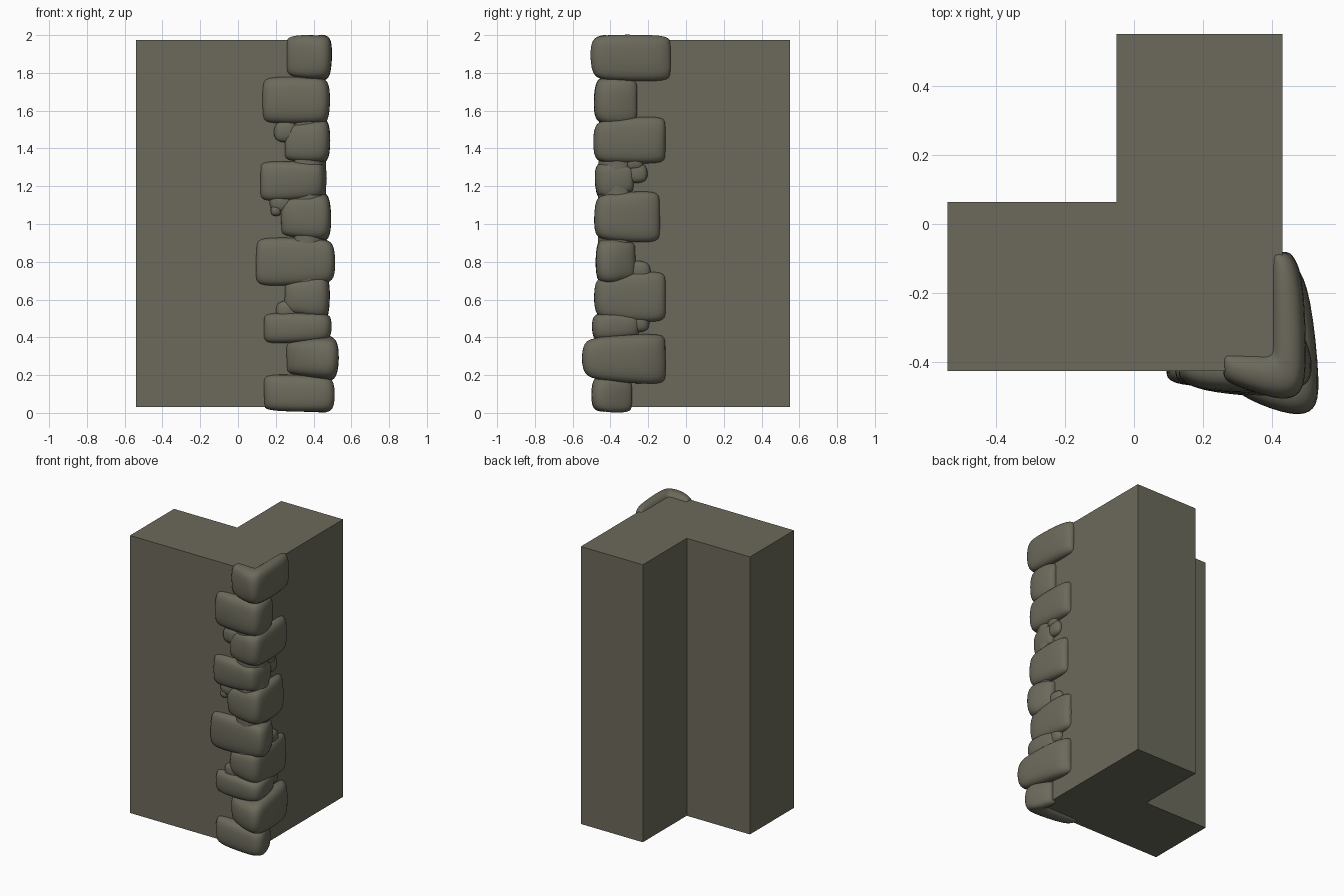
import bpy, bmesh, math, random
from mathutils import Vector

if "Cube" in bpy.data.objects:
    bpy.data.objects.remove(bpy.data.objects["Cube"])

random.seed(4)
mat = bpy.data.materials.new("grey brown stone")
mat.diffuse_color = (0.15, 0.143, 0.105, 1)
mat.use_nodes = True
mat.node_tree.nodes["Principled BSDF"].inputs["Base Color"].default_value = mat.diffuse_color
XW, YW = 0.43, -0.425          # outer wall faces
INSET = 0.065                  # depth of stones inside the wall


def finish(name, bm):
    bmesh.ops.recalc_face_normals(bm, faces=bm.faces)
    me = bpy.data.meshes.new(name)
    bm.to_mesh(me)
    bm.free()
    me.materials.append(mat)
    ob = bpy.data.objects.new(name, me)
    bpy.context.collection.objects.link(ob)
    return ob


def smooth(ob, levels=2):
    m = ob.modifiers.new("round", 'SUBSURF')
    m.levels = m.render_levels = levels
    for p in ob.data.polygons:
        p.use_smooth = True


# L-shaped wall corner
bm = bmesh.new()
pts = [(-.54, YW), (XW, YW), (XW, .55), (-.05, .55), (-.05, .063), (-.54, .063)]
face = bm.faces.new([bm.verts.new((x, y, .03)) for x, y in pts])
ext = bmesh.ops.extrude_face_region(bm, geom=[face])
for v in ext["geom"]:
    if isinstance(v, bmesh.types.BMVert):
        v.co.z = 1.975
finish("wall_corner", bm)


# Corner stone wrapped around the wall edge: rings swept from left end to right end
def stone(name, xl, xr, yf, ye, left, right):
    xi, yi = XW - INSET + .02, YW + INSET
    fy, fx = yf + .012, xr - .012
    st = [  # inner xy, outer xy, blend left-right, height scale
        ((xl, yi), (xl - .005, YW - .012), 0, .74),
        ((xl, yi), (xl + .005, YW - .035), 0, .92),
        ((xl + .05, yi), (xl + .07, (YW - .06 + fy) / 2), 0, 1.04),
        ((xi - .03, yi), (xr - .07, yf - .004), .35, 1.04),
        ((xi, yi), (xr - .015, yf + .012), .5, 1.0),
        ((xi, yi + .03), (xr + .004, yf + .07), .65, 1.04),
        ((xi, ye - .05), ((XW + .06 + fx) / 2, ye - .075), 1, 1.04),
        ((xi, ye), (XW + .038, ye - .008), 1, .92),
        ((xi, ye), (XW + .012, ye + .004), 1, .74)]
    bm = bmesh.new()
    rings = []
    for i, o, t, s in st:
        lo = left[0] * (1 - t) + right[0] * t
        hi = left[1] * (1 - t) + right[1] * t
        c, h = (lo + hi) / 2, (hi - lo) / 2 * s
        ring = []
        for f, k in ((0, -1), (.72, -1), (1, -.7), (1, .7), (.72, 1), (0, 1)):
            j = .012 if f == 1 else .004
            ring.append(bm.verts.new((
                i[0] + (o[0] - i[0]) * f + random.uniform(-j, j) * .6,
                i[1] + (o[1] - i[1]) * f + random.uniform(-j, j) * .6,
                c + h * k + random.uniform(-j, j) * .5)))
        rings.append(ring)
    for a, b in zip(rings, rings[1:]):
        for n in range(6):
            m = (n + 1) % 6
            bm.faces.new((a[n], a[m], b[m], b[n]))
    bm.faces.new(rings[0])
    bm.faces.new(rings[-1])
    smooth(finish(name, bm))


# left end, right side, front side, back end, z range at left, z range at right
courses = [
    (.14, .52, -.51, -.29, (.01, .205), (.0, .18)),
    (.26, .54, -.555, -.11, (.20, .385), (.15, .42)),
    (.14, .50, -.50, -.25, (.365, .53), (.40, .52)),
    (.25, .49, -.49, -.11, (.52, .70), (.48, .75)),
    (.10, .52, -.48, -.27, (.67, .93), (.70, .91)),
    (.23, .495, -.49, -.14, (.93, 1.14), (.90, 1.175)),
    (.12, .465, -.485, -.28, (1.12, 1.335), (1.16, 1.32)),
    (.25, .488, -.49, -.11, (1.33, 1.53), (1.32, 1.57)),
    (.135, .485, -.49, -.26, (1.53, 1.78), (1.53, 1.77)),
    (.26, .50, -.508, -.085, (1.775, 2.0), (1.755, 2.0)),
]
for n, c in enumerate(courses):
    stone("corner_stone_%02d" % (n + 1), *c)

# Mortar core closing the gaps between stones
stone("mortar_core", .30, .46, -.465, -.30, (.08, 1.93), (.08, 1.93))


# Small rubble pieces wedged between the courses
def chip(name, loc, size):
    bm = bmesh.new()
    bmesh.ops.create_cube(bm, size=2)
    bmesh.ops.bevel(bm, geom=bm.edges[:], offset=.5, segments=1, affect='EDGES')
    for v in bm.verts:
        v.co = Vector(loc) + Vector([a * b * random.uniform(.9, 1.1)
                                     for a, b in zip(v.co, size)])
    smooth(finish(name, bm), 1)


for n, (x, z, w, h) in enumerate([(.25, 1.49, .065, .06), (.23, 1.11, .065, .05),
                                  (.26, .54, .06, .055), (.20, 1.07, .03, .03)]):
    chip("front_chip_%d" % (n + 1), (x, YW, z), (w, .035, h))
for n, (y, z, w, h) in enumerate([(-.25, .75, .065, .06), (-.26, 1.27, .06, .055),
                                  (-.25, .48, .06, .055), (-.27, 1.33, .05, .05)]):
    chip("side_chip_%d" % (n + 1), (XW, y, z), (.035, w, h))
